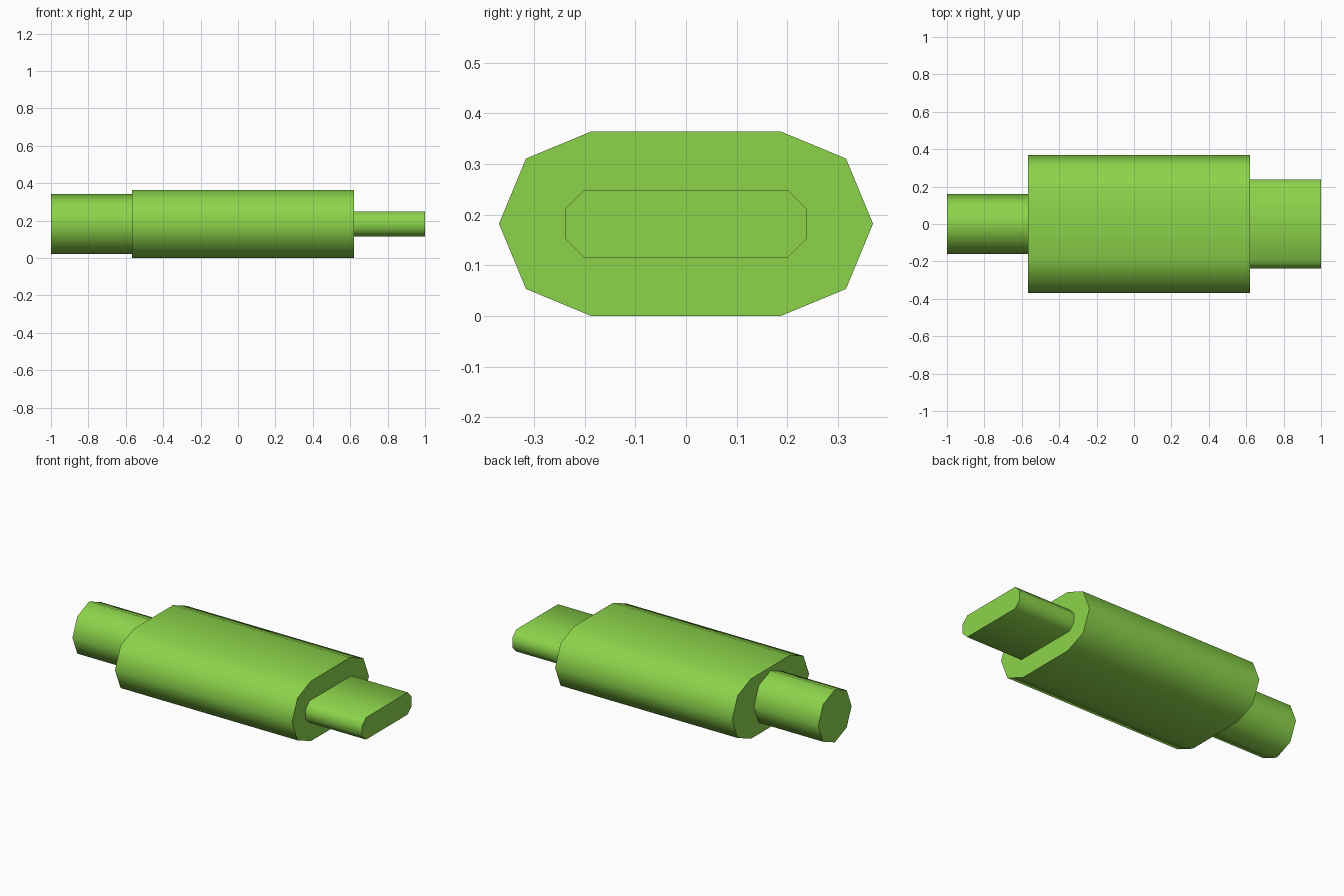
import bpy, bmesh, math

if "Cube" in bpy.data.objects:
    bpy.data.objects.remove(bpy.data.objects["Cube"])

Z_MID = 0.182
green = bpy.data.materials.new("lime_green")
green.diffuse_color = (0.262, 0.658, 0.07, 1)
green.use_nodes = True
green.node_tree.nodes["Principled BSDF"].inputs["Base Color"].default_value = green.diffuse_color


def extrude_along_x(name, profile, x0, x1):
    """Solid prism from a (y, z) outline around the centre axis."""
    bm = bmesh.new()
    start = bm.faces.new([bm.verts.new((x0, y, z + Z_MID)) for y, z in profile])
    ext = bmesh.ops.extrude_face_region(bm, geom=[start], use_keep_orig=True)
    verts = [g for g in ext["geom"] if isinstance(g, bmesh.types.BMVert)]
    bmesh.ops.translate(bm, verts=verts, vec=(x1 - x0, 0, 0))
    bmesh.ops.recalc_face_normals(bm, faces=bm.faces)
    mesh = bpy.data.meshes.new(name)
    bm.to_mesh(mesh)
    bm.free()
    mesh.materials.append(green)
    obj = bpy.data.objects.new(name, mesh)
    bpy.context.collection.objects.link(obj)
    # smooth around the sides, sharp at the end caps
    bpy.ops.object.select_all(action='DESELECT')
    obj.select_set(True)
    bpy.context.view_layer.objects.active = obj
    bpy.ops.object.shade_smooth_by_angle(angle=math.radians(60))
    return obj


def stadium(radius, half_straight, steps=4):
    """Flat top and bottom with half-octagon ends."""
    pts = []
    for side in (0, 1):
        for i in range(steps + 1):
            a = -math.pi / 2 + side * math.pi + math.pi * i / steps
            shift = half_straight if side == 0 else -half_straight
            pts.append((shift + radius * math.cos(a), radius * math.sin(a)))
    return pts


# wide housing with faceted rounded sides
extrude_along_x("main_body", stadium(0.182, 0.187), -0.568, 0.621)

# octagonal cable sleeve on the left
sleeve = [(0.16 * math.cos(i * math.pi / 4), 0.16 * math.sin(i * math.pi / 4))
          for i in range(8)]
extrude_along_x("cable_sleeve", sleeve, -1.0, -0.56)

# flat plug with chamfered corners on the right
hy, hz, c = 0.238, 0.067, 0.038
plug = [(hy, -hz + c), (hy, hz - c), (hy - c, hz), (c - hy, hz),
        (-hy, hz - c), (-hy, c - hz), (c - hy, -hz), (hy - c, -hz)]
extrude_along_x("flat_plug", plug, 0.615, 1.0)
